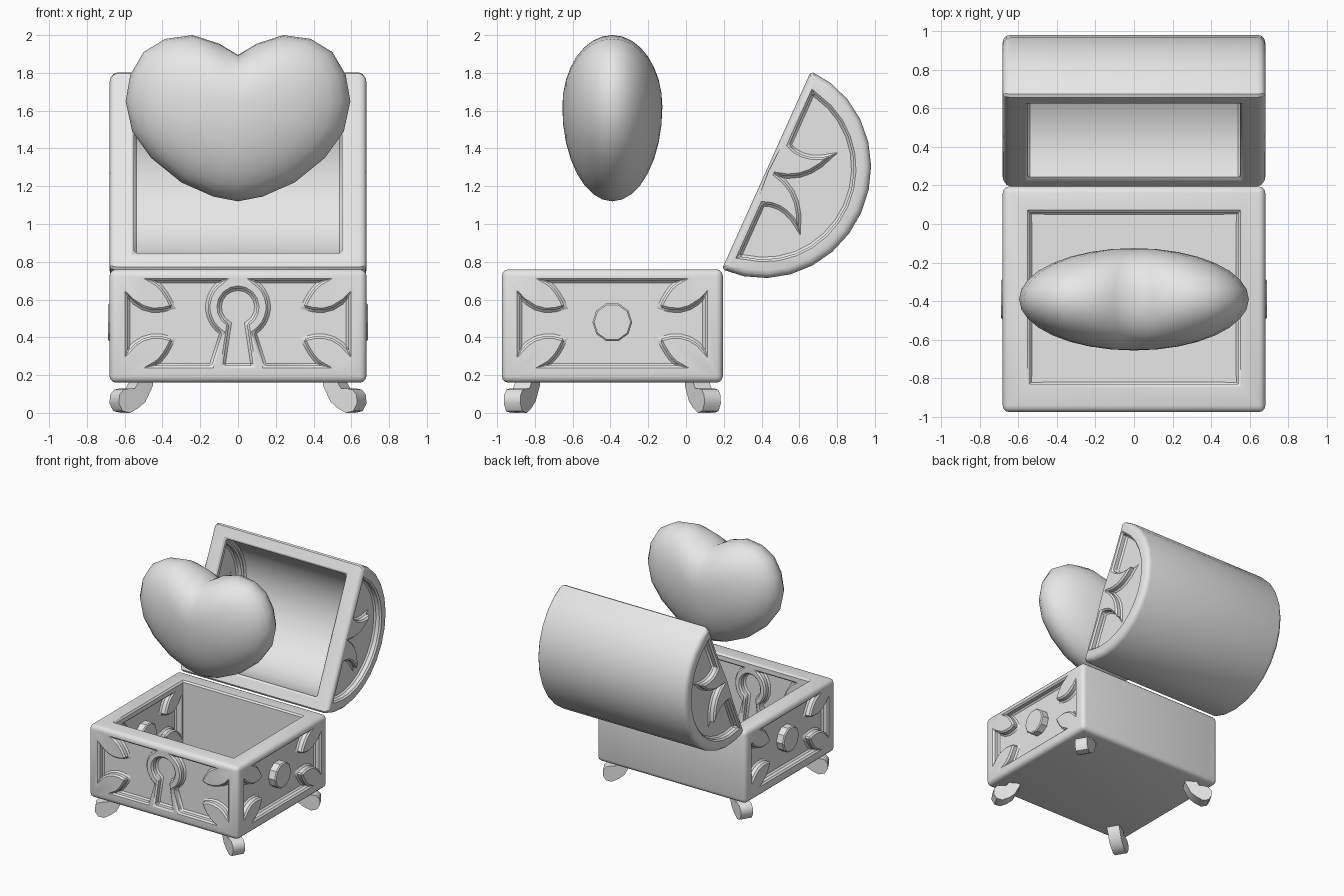
import bpy, bmesh
from math import sin, cos, pi, radians, sqrt
from mathutils import Vector

cube = bpy.data.objects.get("Cube")
if cube:
    bpy.data.objects.remove(cube, do_unlink=True)

grey = bpy.data.materials.new("plain_grey")
grey.use_nodes = True
grey.diffuse_color = (0.8, 0.8, 0.8, 1)
grey.node_tree.nodes["Principled BSDF"].inputs["Base Color"].default_value = (0.8, 0.8, 0.8, 1)

MID_Y = -0.39      # centre of the chest in depth
MID_Z = 0.475      # centre height of the carved panels
WALL_OUT, WALL_IN = 0.68, 0.54
DEPTH = 0.055      # carving depth


def make(name, bm, angle=35):
    bmesh.ops.recalc_face_normals(bm, faces=bm.faces)
    mesh = bpy.data.meshes.new(name)
    bm.to_mesh(mesh)
    bm.free()
    ob = bpy.data.objects.new(name, mesh)
    bpy.context.collection.objects.link(ob)
    mesh.materials.append(grey)
    smooth(ob, angle)
    return ob


def activate(ob):
    bpy.ops.object.select_all(action='DESELECT')
    ob.select_set(True)
    bpy.context.view_layer.objects.active = ob


def smooth(ob, angle):
    activate(ob)
    bpy.ops.object.shade_smooth_by_angle(angle=radians(angle))


def prism(bm, outline, place, a, b):
    """Extrude a 2D outline from a to b; place maps (u, v, w) to space."""
    ends = [[bm.verts.new(place(u, v, w)) for u, v in outline] for w in (a, b)]
    n = len(outline)
    for ring in ends:
        bm.faces.new(ring)
    for i in range(n):
        j = (i + 1) % n
        bm.faces.new((ends[0][i], ends[0][j], ends[1][j], ends[1][i]))


def cut(ob, cutter_bm):
    cutter = make("cutter", cutter_bm)
    cutter.hide_render = True
    activate(ob)
    mod = ob.modifiers.new("cut", 'BOOLEAN')
    mod.object, mod.solver = cutter, 'EXACT'
    bpy.ops.object.modifier_apply(modifier=mod.name)
    bpy.data.objects.remove(cutter, do_unlink=True)


def soften(ob, width):
    activate(ob)
    mod = ob.modifiers.new("soft", 'BEVEL')
    mod.width, mod.segments, mod.use_clamp_overlap = width, 1, False
    mod.limit_method, mod.angle_limit = 'ANGLE', radians(40)
    bpy.ops.object.modifier_apply(modifier=mod.name)
    smooth(ob, 35)


def curve(p, c, q, n=5):
    """Quadratic curve from p to q, without the end point."""
    p, c, q = Vector(p), Vector(c), Vector(q)
    ts = [i / n for i in range(n)]
    return [tuple(p * (1 - t) ** 2 + c * 2 * t * (1 - t) + q * t * t) for t in ts]


def arc(cu, cv, ru, rv, a0, a1, n):
    angles = [radians(a0 + (a1 - a0) * i / n) for i in range(n + 1)]
    return [(cu + ru * cos(a), cv + rv * sin(a)) for a in angles]


def flip(outline, su=1, sv=1):
    return [(u * su, v * sv) for u, v in outline]


# ---- outlines of the carvings ----
def quarter(w):
    """Upper right thorned corner of a panel, from top edge to side edge."""
    top, tip, side = (w - 0.13, 0.225), (w - 0.24, 0.085), (w, 0.15)
    return (curve(top, (w - 0.19, 0.2), tip)
            + curve(tip, (w - 0.09, 0.03), side) + [side])


def half(w):
    q = quarter(w)
    return q + flip(q, 1, -1)[::-1]


side_panel = half(0.49) + flip(half(0.49), -1)[::-1]
front_half = half(0.585) + [(0.14, -0.225)] + arc(0, 0.085, 0.16, 0.16, -58, 58, 9) + [(0.08, 0.225)]
front_panels = [front_half, flip(front_half, -1)]
keyhole = arc(0, 0.085, 0.1, 0.1, -62, 242, 14) + [(-0.08, -0.225), (0.08, -0.225)]


# ---- chest box ----
bm = bmesh.new()
bmesh.ops.create_cube(bm, size=1)
for v in bm.verts:
    v.co = (v.co.x * 2 * WALL_OUT, v.co.y * 1.17 + MID_Y, v.co.z * 0.6 + 0.46)
bmesh.ops.bevel(bm, geom=bm.edges[:], offset=0.035, segments=3, profile=0.5, affect='EDGES')
chest = make("chest_box", bm)

cavity = bmesh.new()
prism(cavity, [(-WALL_IN, -0.83), (WALL_IN, -0.83), (WALL_IN, 0.06), (-WALL_IN, 0.06)],
      lambda u, v, w: (u, v, w), 0.2, 1)
cut(chest, cavity)

# Carvings on both faces of the front and side walls
carving = bmesh.new()
for s in (-1, 1):
    def on_side(u, v, w):
        return (s * w, MID_Y + u, MID_Z + v)
    prism(carving, side_panel, on_side, WALL_OUT - DEPTH, 0.8)
    prism(carving, flip(side_panel, 0.86), on_side, WALL_IN - 0.02, WALL_IN + DEPTH)


def on_front(u, v, w):
    return (u, w, MID_Z + v)


for shape in front_panels + [keyhole]:
    prism(carving, shape, on_front, -1.1, -0.975 + DEPTH)
    prism(carving, flip(shape, 0.88), on_front, -0.83 - DEPTH, -0.81)
cut(chest, carving)
soften(chest, 0.012)

# ---- round medallions through the side walls ----
for s, name in ((1, "left"), (-1, "right")):
    bm = bmesh.new()
    prism(bm, arc(0, 0.005, 0.105, 0.105, 0, 324, 9),
          lambda u, v, w: (s * w, MID_Y + u, MID_Z + v), 0.535, 0.688)
    caps = [e for e in bm.edges if abs(e.verts[0].co.x - e.verts[1].co.x) < 0.01]
    bmesh.ops.bevel(bm, geom=caps, offset=0.008, segments=1, affect='EDGES')
    make(name + "_medallion", bm, 20)

# ---- scroll feet, turned outward ----
foot = [(0, 0.21), (0, 0.15), (0.045, 0.065), (0.09, 0.03), (0.14, 0.005), (0.185, 0.015),
        (0.208, 0.055), (0.205, 0.1), (0.18, 0.128), (0.14, 0.135), (0.11, 0.135),
        (0.09, 0.165), (0.08, 0.21)]
foot = [(u, max(0, z - 0.005)) for u, z in foot]
ca, sa = cos(pi / 6), sin(pi / 6)
for sx, nx in ((1, "left"), (-1, "right")):
    for sy, ny in ((-1, "front"), (1, "back")):
        bm = bmesh.new()
        prism(bm, foot, lambda u, v, w: (sx * (0.475 + u * ca - w * sa),
                                         MID_Y + sy * (0.427 + u * sa + w * ca), v), -0.05, 0.05)
        make(f"{ny}_{nx}_foot", bm, 40)

# ---- open domed lid, in its own frame: u along the mouth, v out to the dome ----
TILT = Vector((0.41, 0.912)).normalized()
HALF = 0.575


def on_lid(u, v, w):
    u += HALF
    return (w, 0.19 + TILT.x * u + TILT.y * v, 0.76 + TILT.y * u - TILT.x * v)


bm = bmesh.new()
prism(bm, arc(0, 0, HALF, 0.55, 0, 180, 14), on_lid, -WALL_OUT, WALL_OUT)
caps = [e for e in bm.edges if abs(e.verts[0].co.x - e.verts[1].co.x) < 0.01]
bmesh.ops.bevel(bm, geom=caps, offset=0.04, segments=3, profile=0.5, affect='EDGES')
lid = make("domed_lid", bm)

hollow = bmesh.new()
prism(hollow, arc(0, 0, 0.475, 0.45, 0, 180, 14) + [(-0.475, -0.1), (0.475, -0.1)],
      on_lid, -0.55, 0.55)
cut(lid, hollow)

# Two horned carving at both ends of the lid
base, tip, notch = (0.17, 0.055), (0.21, 0.28), (0, 0.055)
horn = curve(notch, (0.03, 0.22), tip) + curve(tip, (0.12, 0.16), base) + [base]
end_panel = horn + [(0.475, 0.055)] + arc(0, 0, 0.475, 0.46, 10, 170, 14)
end_panel += [(-0.475, 0.055)] + flip(horn[1:], -1)[::-1]
carving = bmesh.new()
for s in (-1, 1):
    prism(carving, end_panel, on_lid, s * (WALL_OUT - DEPTH), s * 0.8)
    prism(carving, flip(end_panel, 0.92, 0.92), on_lid, s * 0.53, s * (0.55 + DEPTH))
cut(lid, carving)
soften(lid, 0.012)

# ---- floating heart: outline rings shrinking toward front and back ----
right = [(0, 1.895), (0.1, 1.955), (0.24, 2.0), (0.385, 1.98), (0.5, 1.91), (0.57, 1.79),
         (0.595, 1.65), (0.56, 1.49), (0.46, 1.35), (0.3, 1.22), (0.13, 1.145), (0, 1.12)]
outline = right + flip(right[1:-1], -1)[::-1]
centre = Vector((0, 1.62))
bm = bmesh.new()
rings, steps = [], 16
for k in range(1, steps):
    a = -pi / 2 + pi * k / steps
    size = cos(a)
    ring = []
    for u, z in outline:
        d = Vector((u, z)) - centre
        if d.y > 0:    # fade the cleft away from the rim
            oval = 0.38 * sqrt(max(0, 1 - (d.x / 0.6) ** 2))
            d.y += max(0, oval - d.y) * (1 - size)
        ring.append(bm.verts.new((d.x * size, MID_Y + 0.265 * sin(a), centre.y + d.y * size)))
    rings.append(ring)
n = len(outline)
for r0, r1 in zip(rings, rings[1:]):
    for i in range(n):
        j = (i + 1) % n
        bm.faces.new((r0[i], r0[j], r1[j], r1[i]))
for ring, y in ((rings[0], -0.265), (rings[-1], 0.265)):
    pole = bm.verts.new((0, MID_Y + y, centre.y))
    for i in range(n):
        bm.faces.new((ring[i], ring[(i + 1) % n], pole))
make("heart", bm, 80)
